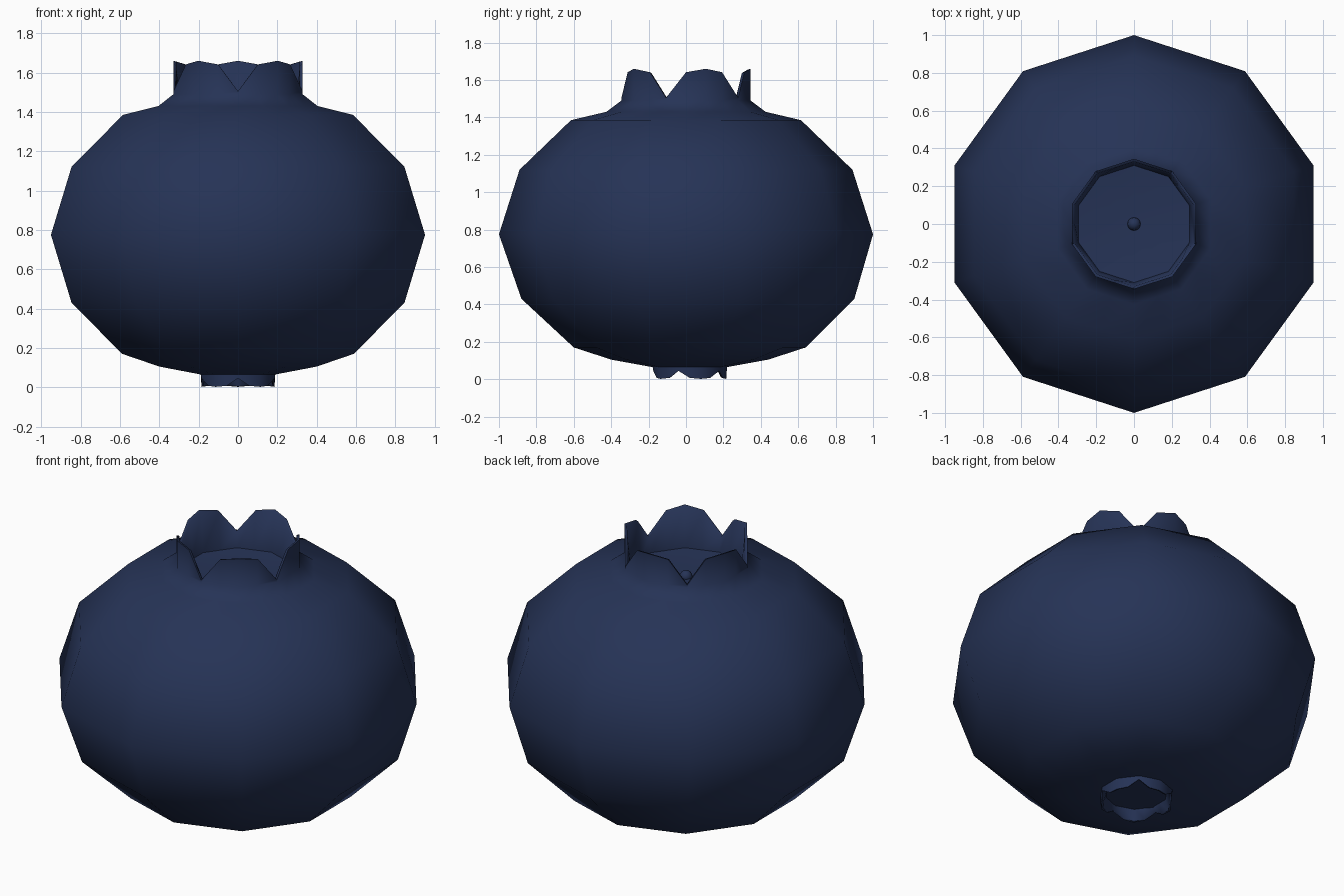
import bpy, bmesh, math

if "Cube" in bpy.data.objects:
    bpy.data.objects.remove(bpy.data.objects["Cube"], do_unlink=True)

SIDES = 10
PETAL = [0, 0.88, 1, 0.88]      # lift from one notch to the next

skin = bpy.data.materials.new("dark berry blue")
skin.use_nodes = True
colour = (0.019, 0.033, 0.093, 1)
skin.diffuse_color = colour
bsdf = skin.node_tree.nodes["Principled BSDF"]
bsdf.inputs["Base Color"].default_value = colour
bsdf.inputs["Roughness"].default_value = 0.7


def corner(i, radius):
    a = 2 * math.pi * i / SIDES
    return radius * math.sin(a), -radius * math.cos(a)


def lathe(name, rings, caps=(None, None), angle=60):
    """Ten-sided lathe; each ring is radius, height, petal lift, y shift."""
    bm = bmesh.new()
    loops = []
    for radius, z, lift, shift in rings:
        loop = []
        for k in range(2 * SIDES):
            x0, y0 = corner(k // 2, radius)
            x1, y1 = corner((k + 1) // 2, radius)
            loop.append(bm.verts.new(((x0 + x1) / 2, (y0 + y1) / 2 + shift,
                                      z + lift * PETAL[k % 4])))
        loops.append(loop)
    n = 2 * SIDES
    for low, high in zip(loops, loops[1:]):
        for k in range(n):
            j = (k + 1) % n
            bm.faces.new((low[k], low[j], high[j], high[k]))
    # Close the ends with a fan to a centre point
    for loop, z, ring in zip((loops[0], loops[-1]), caps, (rings[0], rings[-1])):
        if z is not None:
            tip = bm.verts.new((0, ring[3], z))
            for k in range(n):
                bm.faces.new((loop[k], loop[(k + 1) % n], tip))
    bmesh.ops.recalc_face_normals(bm, faces=bm.faces)
    return finish(name, bm, angle)


def finish(name, bm, angle):
    mesh = bpy.data.meshes.new(name)
    bm.to_mesh(mesh)
    bm.free()
    mesh.materials.append(skin)
    obj = bpy.data.objects.new(name, mesh)
    bpy.context.collection.objects.link(obj)
    bpy.ops.object.select_all(action="DESELECT")
    obj.select_set(True)
    bpy.context.view_layer.objects.active = obj
    bpy.ops.object.shade_smooth_by_angle(angle=math.radians(angle))
    return obj


# Fruit with the crown growing out of its neck and a sunken floor inside
lathe("berry_body_and_crown", [
    (0.20, 0.065, 0, 0.02),
    (0.42, 0.105, 0, 0.02),
    (0.62, 0.17, 0, 0.02),
    (0.89, 0.43, 0, 0.01),
    (1.00, 0.775, 0, 0),
    (0.89, 1.12, 0, 0),
    (0.615, 1.385, 0, 0),
    (0.425, 1.43, 0, 0),
    (0.345, 1.49, 0, 0),
    (0.345, 1.505, 0.155, 0),
    (0.33, 1.505, 0.15, 0),
    (0.31, 1.42, 0, 0),
], caps=(0.08, 1.39), angle=70)

# Small ring of sepals underneath
lathe("bottom_sepals", [
    (0.20, 0.075, 0, 0.02),
    (0.195, 0.045, -0.043, 0.02),
    (0.185, 0.047, -0.043, 0.02),
    (0.165, 0.075, 0, 0.02),
])

# Nub in the middle of the crown floor
bm = bmesh.new()
bmesh.ops.create_uvsphere(bm, u_segments=12, v_segments=8, radius=0.035)
bmesh.ops.translate(bm, verts=bm.verts, vec=(0, 0, 1.395))
finish("crown_nub", bm, 60)
